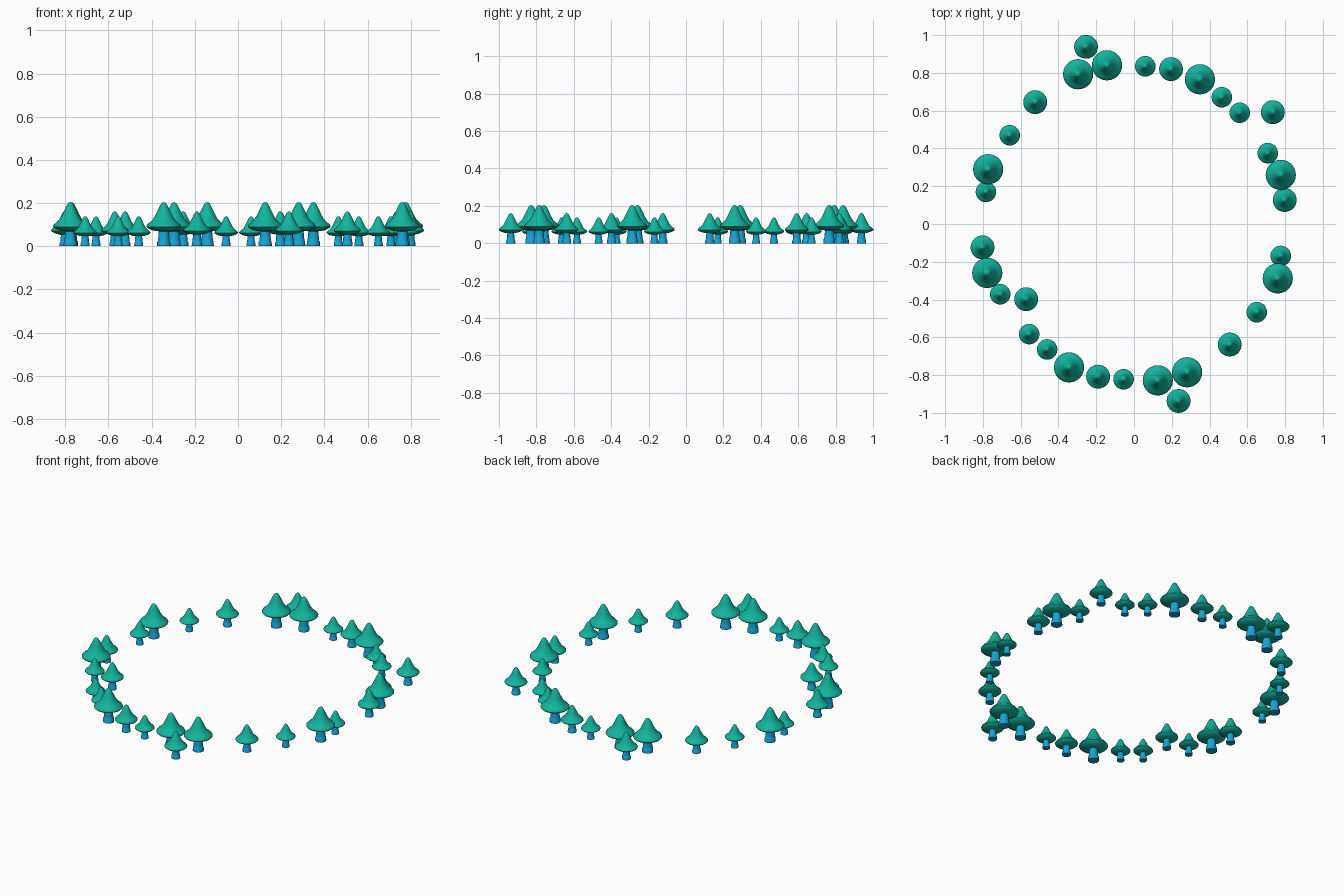
import bpy, math

if "Cube" in bpy.data.objects:
    bpy.data.objects.remove(bpy.data.objects["Cube"])

def material(name, rgb):
    m = bpy.data.materials.new(name)
    m.diffuse_color = (*rgb, 1)
    m.use_nodes = True
    m.node_tree.nodes["Principled BSDF"].inputs["Base Color"].default_value = m.diffuse_color
    return m

teal = material("teal cap", (0.006, 0.46, 0.34))
blue = material("blue stem", (0.008, 0.38, 0.66))

# Profiles (radius, height) of the largest mushroom
CAP = [(0.0, 0.204), (0.007, 0.202), (0.013, 0.196), (0.020, 0.183), (0.028, 0.166),
       (0.037, 0.147), (0.048, 0.127), (0.061, 0.113), (0.074, 0.103), (0.080, 0.095),
       (0.080, 0.090), (0.074, 0.084), (0.058, 0.076), (0.040, 0.071), (0.020, 0.069), (0.0, 0.069)]
STEM = [(0.0, 0.072), (0.023, 0.072), (0.024, 0.056), (0.026, 0.036), (0.027, 0.026),
        (0.030, 0.021), (0.031, 0.0), (0.0, 0.0)]

def lathe(name, profile, mat, sides=28):
    """Revolve a top-to-bottom profile around z."""
    verts, rings, faces = [], [], []
    for r, z in profile:
        n = 1 if r == 0 else sides
        rings.append([len(verts) + i for i in range(n)])
        verts += [(r * math.cos(math.tau * i / sides), r * math.sin(math.tau * i / sides), z)
                  for i in range(n)]
    for a, b in zip(rings, rings[1:]):
        for i in range(sides):
            j = (i + 1) % sides
            if len(a) == 1:
                faces.append((a[0], b[i], b[j]))
            elif len(b) == 1:
                faces.append((a[i], b[0], a[j]))
            else:
                faces.append((a[i], b[i], b[j], a[j]))
    me = bpy.data.meshes.new(name)
    me.from_pydata(verts, [], faces)
    me.materials.append(mat)
    me.shade_smooth()
    me.set_sharp_from_angle(angle=math.radians(40))
    return me

cap_mesh = lathe("mushroom_cap", CAP, teal)
stem_mesh = lathe("mushroom_stem", STEM, blue)

# Ring positions grouped by size
RING = {
    1.0: [(-.296, .793), (-.143, .84), (.349, .766), (.777, .26), (.761, -.288), (.281, -.785),
          (.126, -.828), (-.344, -.759), (-.777, -.259), (-.772, .29)],
    0.79: [(-.254, .938), (.196, .82), (.735, .592), (.507, -.638), (.236, -.937),
           (-.19, -.808), (-.571, -.398), (-.523, .645), (.798, .127), (-.802, -.124)],
    0.68: [(.06, .835), (.465, .671), (.56, .589), (.708, .375), (.777, -.169), (.65, -.467),
           (-.055, -.822), (-.46, -.664), (-.555, -.583), (-.708, -.372), (-.784, .17), (-.658, .47)],
}
for scale, spots in RING.items():
    for x, y in spots:
        for mesh in (stem_mesh, cap_mesh):
            ob = bpy.data.objects.new(mesh.name, mesh)
            ob.location = (x, y, 0)
            ob.scale = (scale,) * 3
            bpy.context.collection.objects.link(ob)
